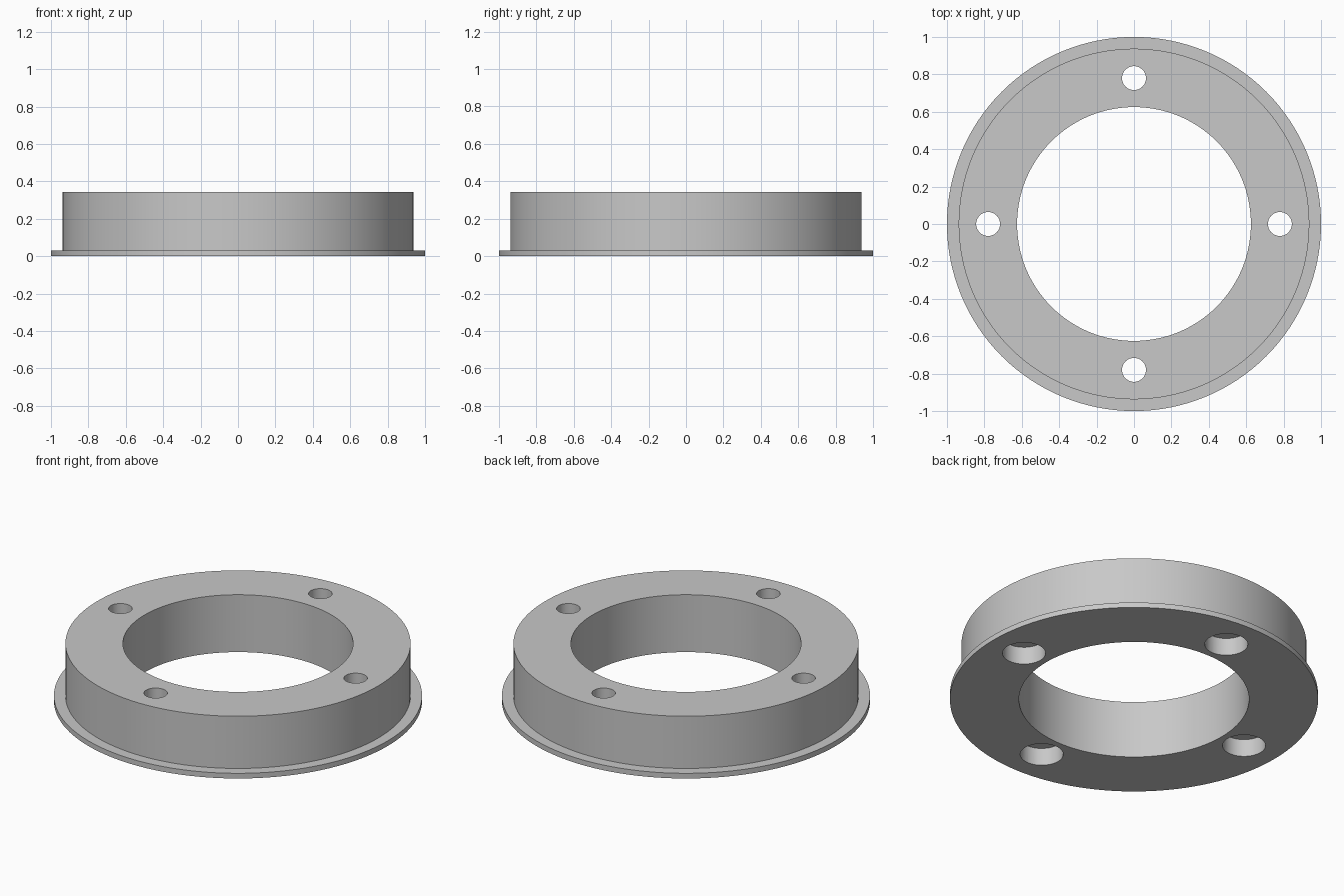
import bpy, bmesh, math

if "Cube" in bpy.data.objects:
    bpy.data.objects.remove(bpy.data.objects["Cube"])

grey = bpy.data.materials.new("light_grey")
grey.diffuse_color = (0.58, 0.58, 0.58, 1)
grey.use_nodes = True
grey.node_tree.nodes["Principled BSDF"].inputs["Base Color"].default_value = grey.diffuse_color


def make_object(name, bm):
    bmesh.ops.recalc_face_normals(bm, faces=bm.faces)
    mesh = bpy.data.meshes.new(name)
    bm.to_mesh(mesh)
    bm.free()
    mesh.materials.append(grey)
    obj = bpy.data.objects.new(name, mesh)
    bpy.context.collection.objects.link(obj)
    return obj


def lathe(bm, profile, steps, cx=0.0, cy=0.0, closed=True):
    """Turn an (r, z) profile around a vertical axis; open profiles get end caps."""
    rings = []
    for r, z in profile:
        rings.append([bm.verts.new((cx + r * math.cos(2 * math.pi * i / steps),
                                    cy + r * math.sin(2 * math.pi * i / steps), z))
                      for i in range(steps)])
    pairs = list(zip(rings, rings[1:]))
    if closed:
        pairs.append((rings[-1], rings[0]))
    else:
        bm.faces.new(rings[0])
        bm.faces.new(rings[-1])
    for a, b in pairs:
        for i in range(steps):
            j = (i + 1) % steps
            bm.faces.new((a[i], a[j], b[j], b[i]))


# Ring body with a thin flange at the base and a large centre bore
bm = bmesh.new()
lathe(bm, [(0.625, 0), (1.0, 0), (1.0, 0.031), (0.9375, 0.031),
           (0.9375, 0.344), (0.625, 0.344)], 128)
ring = make_object("flanged_ring", bm)

# Four bolt holes, counterbored from below
bm = bmesh.new()
for k in range(4):
    a = k * math.pi / 2
    lathe(bm, [(0.117, -0.1), (0.117, 0.105), (0.064, 0.105), (0.064, 0.5)],
          48, 0.78 * math.cos(a), 0.78 * math.sin(a), closed=False)
cutter = make_object("bolt_hole_cutter", bm)
cutter.hide_render = True

# Cut the holes and discard the cutter
mod = ring.modifiers.new("bolt_holes", 'BOOLEAN')
mod.operation = 'DIFFERENCE'
mod.solver = 'EXACT'
mod.object = cutter
bpy.context.view_layer.objects.active = ring
ring.select_set(True)
bpy.ops.object.modifier_apply(modifier=mod.name)
bpy.data.objects.remove(cutter, do_unlink=True)

# Smooth round walls, crisp edges
bpy.ops.object.shade_smooth_by_angle(angle=math.radians(30))
